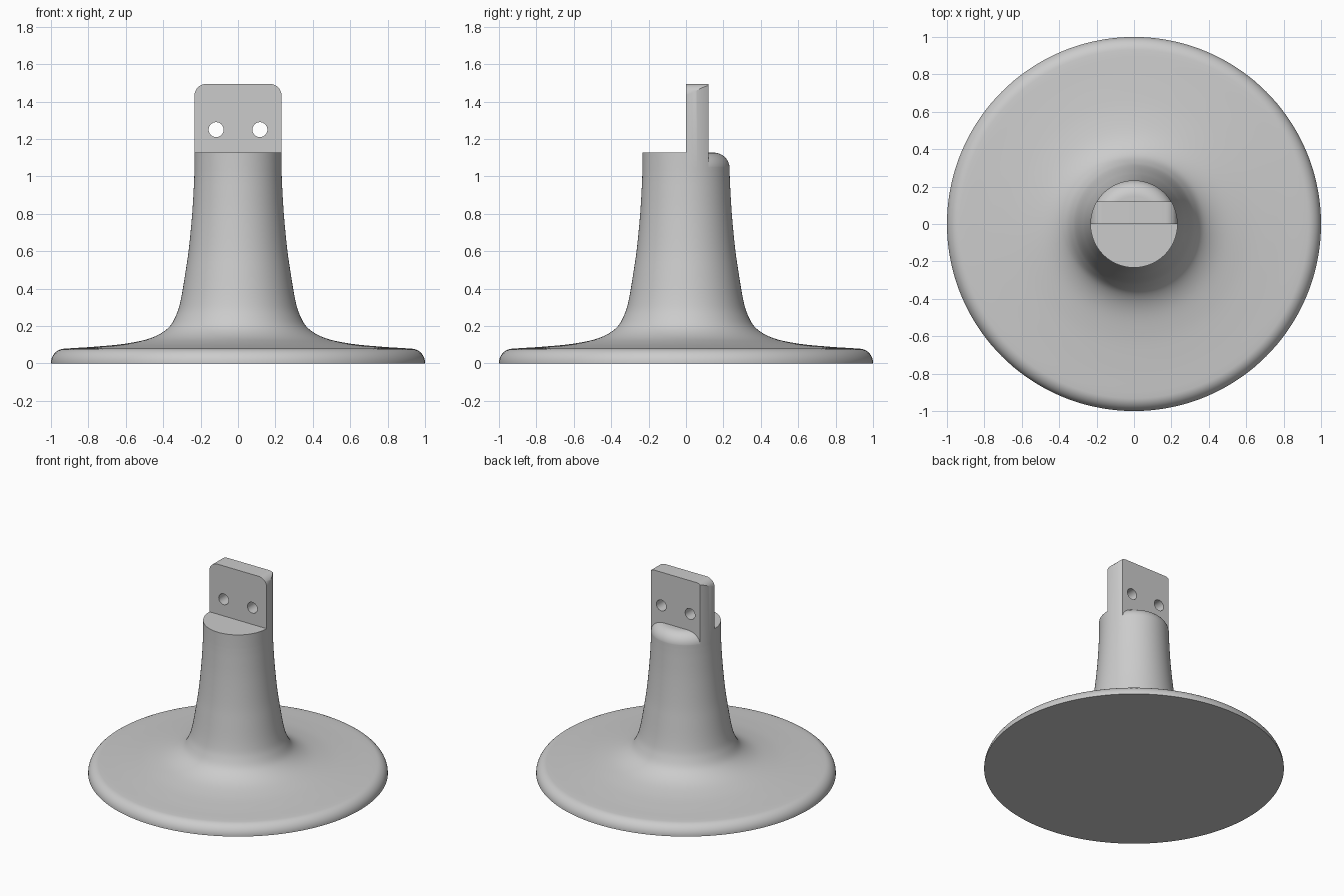
import bpy, bmesh
from math import sin, cos, pi, radians
from mathutils import Vector

if "Cube" in bpy.data.objects:
    bpy.data.objects.remove(bpy.data.objects["Cube"], do_unlink=True)

SEGMENTS = 144
RADIUS = 0.233        # column radius at the top
SHOULDER = 1.127      # height of the column shoulder
TOP = 1.495           # top of the mounting tongue
TONGUE_BACK = 0.12    # the tongue runs from y = 0 to here


def finish(name, bm):
    bmesh.ops.recalc_face_normals(bm, faces=bm.faces)
    mesh = bpy.data.meshes.new(name)
    bm.to_mesh(mesh)
    bm.free()
    obj = bpy.data.objects.new(name, mesh)
    bpy.context.collection.objects.link(obj)
    return obj


def lathe(profile):
    """Closed solid turned about z from (radius, height) points."""
    bm = bmesh.new()
    verts = [bm.verts.new((r, 0, z)) for r, z in profile]
    edges = [bm.edges.new(pair) for pair in zip(verts, verts[1:])]
    bmesh.ops.spin(bm, geom=verts + edges, cent=(0, 0, 0), axis=(0, 0, 1),
                   angle=2 * pi, steps=SEGMENTS, use_merge=True)
    bmesh.ops.remove_doubles(bm, verts=bm.verts, dist=1e-5)
    return bm


def prism(name, outline, y0, y1):
    """Solid made by extruding an (x, z) outline along y."""
    bm = bmesh.new()
    face = bm.faces.new([bm.verts.new((x, y0, z)) for x, z in outline])
    moved = bmesh.ops.extrude_face_region(bm, geom=[face])["geom"]
    bmesh.ops.translate(bm, vec=(0, y1 - y0, 0),
                        verts=[g for g in moved if isinstance(g, bmesh.types.BMVert)])
    return finish(name, bm)


def arc(cx, cz, r, a0, a1, steps):
    angles = [radians(a0 + (a1 - a0) * i / steps) for i in range(steps + 1)]
    return [(cx + r * cos(a), cz + r * sin(a)) for a in angles]


def smooth_path(points, steps=6):
    """Catmull-Rom curve through the points."""
    p = [Vector(q) for q in points]
    p = [2 * p[0] - p[1]] + p + [2 * p[-1] - p[-2]]
    path = []
    for a, b, c, d in zip(p, p[1:], p[2:], p[3:]):
        for i in range(steps):
            t = i / steps
            path.append(tuple(0.5 * (2 * b + (c - a) * t + (2 * a - 5 * b + 4 * c - d) * t**2
                                     + (3 * b - a - 3 * c + d) * t**3)))
    return path + [tuple(p[-2])]


# Flared stand: rounded rim, sweeping flare and straight column
rim = arc(0.925, 0.004, 0.075, 0, 85, 10)
flare = smooth_path([(0.9, 0.081), (0.76, 0.09), (0.6, 0.106), (0.465, 0.136), (0.375, 0.188),
                     (0.33, 0.26), (0.305, 0.345), (0.279, 0.5), (0.262, 0.62),
                     (0.245, 0.8), (0.236, 0.95), (RADIUS, 1.03)])
stand = finish("flared_stand", lathe([(0, 0), (1, 0)] + rim + flare + [(RADIUS, 1.6), (0, 1.6)]))

# Silhouette that rounds the upper corners of the tongue
half, corner = RADIUS + 0.0005, 0.065
right = [(1.2, -0.1), (1.2, 1.05), (half, 1.05)]
right += arc(half - corner, TOP - corner, corner, 0, 90, 10)
silhouette = prism("silhouette_cutter", right + [(-x, z) for x, z in reversed(right)], -1.2, 1.2)

# Flat shoulder in front of the tongue
front = prism("front_cutter", [(-0.5, SHOULDER), (0.5, SHOULDER), (0.5, 1.7), (-0.5, 1.7)], -0.5, 0)

# Rounded shoulder behind the tongue
fillet = 0.085
bm = lathe([(0, SHOULDER)] + arc(RADIUS - fillet + 0.0005, SHOULDER - fillet, fillet, 90, 0, 12)
           + [(0.5, SHOULDER - fillet), (0.5, 1.7), (0, 1.7)])
bmesh.ops.bisect_plane(bm, geom=bm.verts[:] + bm.edges[:] + bm.faces[:],
                       plane_co=(0, TONGUE_BACK, 0), plane_no=(0, 1, 0), clear_inner=True)
bmesh.ops.holes_fill(bm, edges=[e for e in bm.edges if e.is_boundary], sides=0)
back = finish("back_cutter", bm)

# Two screw holes through the tongue
holes = [prism("hole_cutter", arc(x, 1.25, 0.04, 0, 348.75, 31), -0.3, 0.4)
         for x in (-0.117, 0.117)]

# Carve the stand
bpy.ops.object.select_all(action="DESELECT")
bpy.context.view_layer.objects.active = stand
stand.select_set(True)
cuts = [(silhouette, "INTERSECT")] + [(c, "DIFFERENCE") for c in [front, back] + holes]
for cutter, operation in cuts:
    cutter.hide_render = True
    mod = stand.modifiers.new("carve", "BOOLEAN")
    mod.object, mod.operation, mod.solver = cutter, operation, "EXACT"
    bpy.ops.object.modifier_apply(modifier=mod.name)
    bpy.data.objects.remove(cutter, do_unlink=True)

# Plain grey finish
grey = bpy.data.materials.new("plain grey")
grey.use_nodes = True
colour = (0.6, 0.6, 0.6, 1)
grey.diffuse_color = colour
grey.node_tree.nodes["Principled BSDF"].inputs["Base Color"].default_value = colour
stand.data.materials.clear()
stand.data.materials.append(grey)
bpy.ops.object.shade_smooth_by_angle(angle=radians(30))
